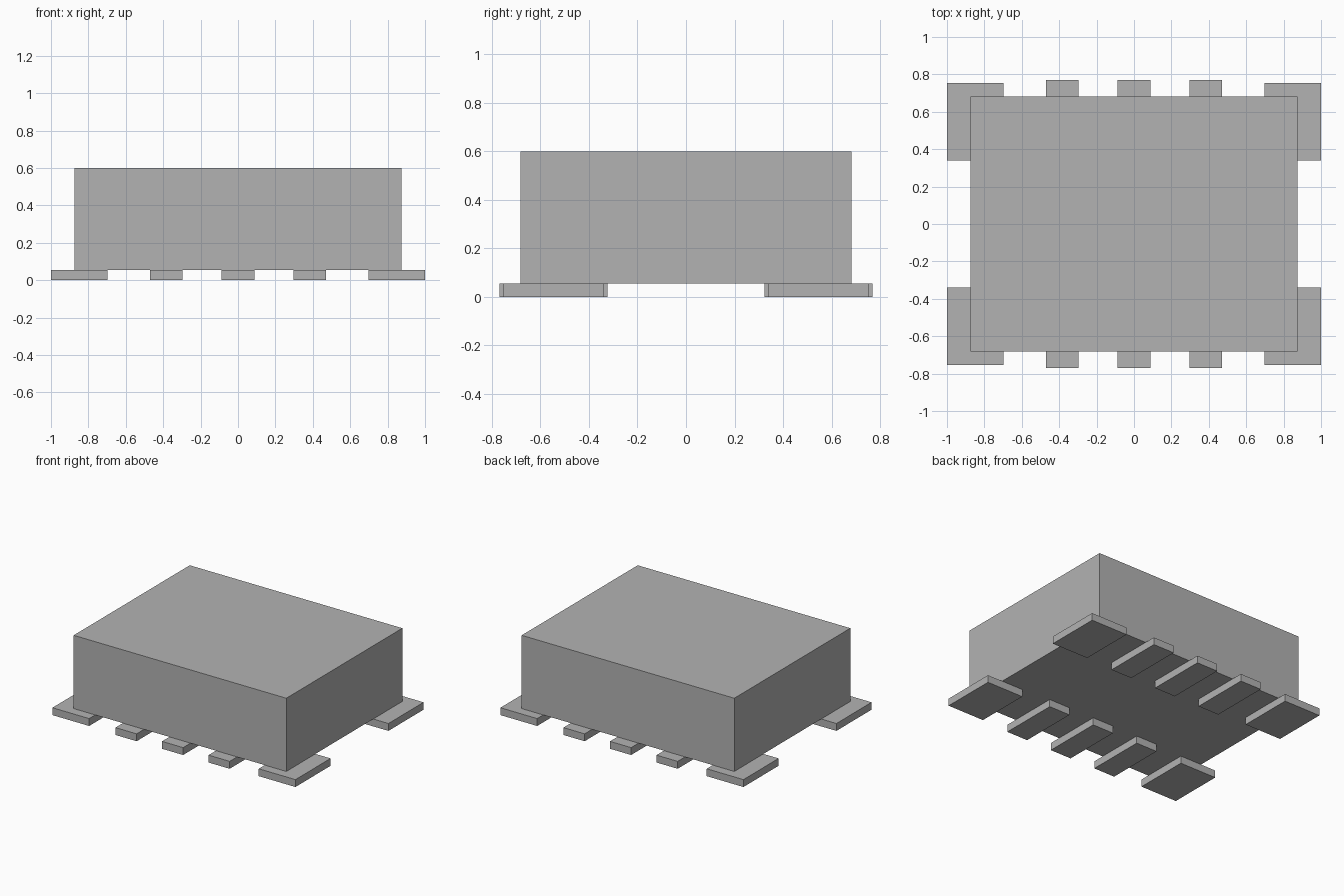
import bpy

# Remove the default cube
cube = bpy.data.objects.get("Cube")
if cube:
    bpy.data.objects.remove(cube, do_unlink=True)

# Single flat colour
grey = bpy.data.materials.new("neutral_grey")
grey.use_nodes = True
colour = (0.45, 0.45, 0.45, 1)
grey.diffuse_color = colour
grey.node_tree.nodes["Principled BSDF"].inputs["Base Color"].default_value = colour


def box(name, center, size):
    bpy.ops.mesh.primitive_cube_add(size=1, location=center)
    obj = bpy.context.object
    obj.name = name
    obj.scale = size
    bpy.ops.object.transform_apply(location=False, rotation=False, scale=True)
    obj.data.materials.append(grey)
    return obj


PAD_H = 0.055
TOP = 0.6

# Main housing resting on the pads
box("housing", (0, 0, (TOP + PAD_H) / 2), (1.75, 1.364, TOP - PAD_H))

# Pads along the front and back edges
for side, sy in (("front", -1), ("back", 1)):
    for place, sx in (("right", -1), ("left", 1)):
        box(f"{side}_{place}_corner_pad", (sx * 0.849, sy * 0.5465, PAD_H / 2),
            (0.302, 0.413, PAD_H))
    for place, sx in (("right", -1), ("middle", 0), ("left", 1)):
        box(f"{side}_{place}_pin_pad", (sx * 0.383, sy * 0.5465, PAD_H / 2),
            (0.174, 0.445, PAD_H))
